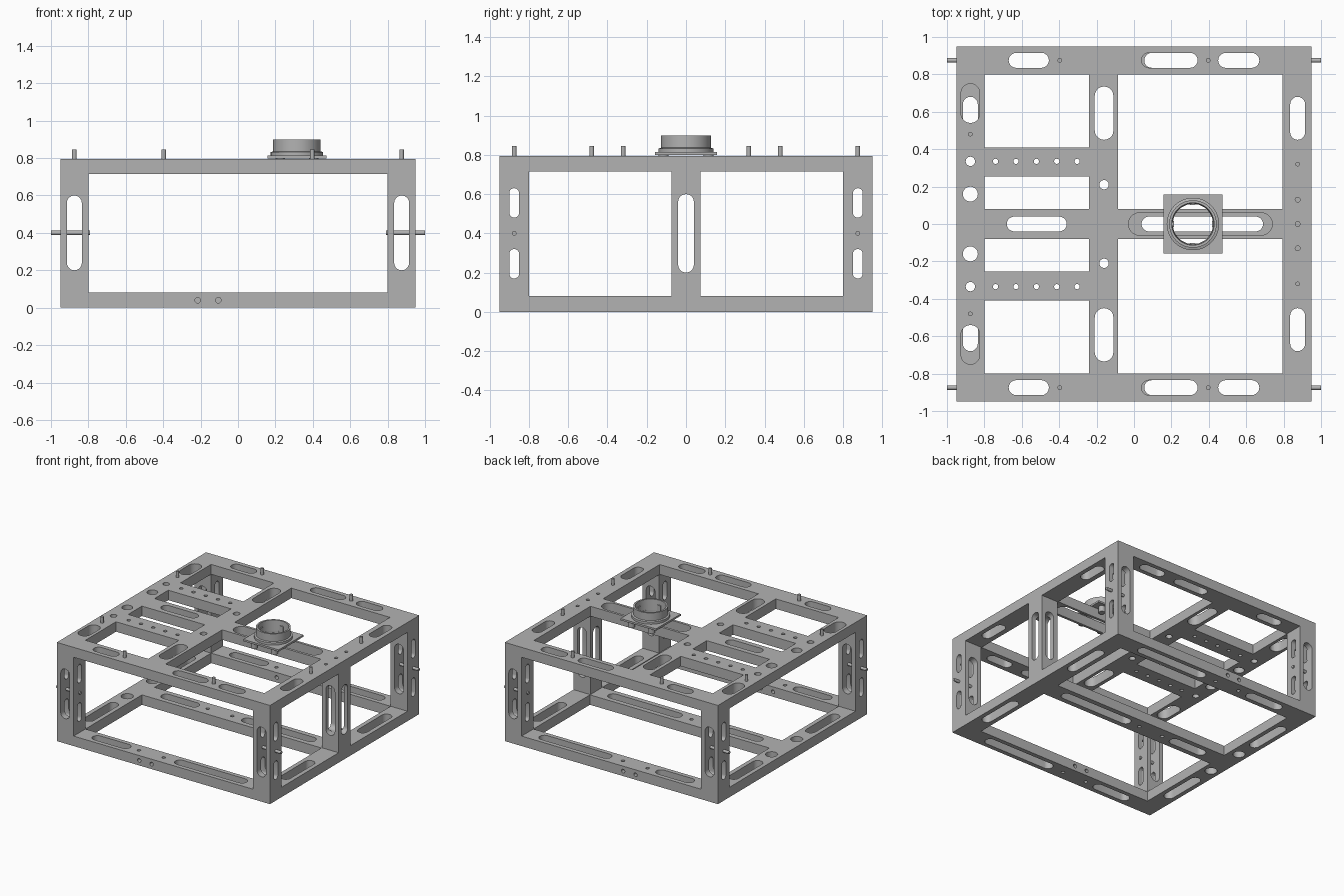
import bpy, bmesh, math
from mathutils import Matrix, Vector

old = bpy.data.objects.get("Cube")
if old:
    bpy.data.objects.remove(old, do_unlink=True)

grey = bpy.data.materials.new("metal_grey")
grey.use_nodes = True
COLOUR = (0.45, 0.45, 0.45, 1)
grey.diffuse_color = COLOUR
grey.node_tree.nodes["Principled BSDF"].inputs["Base Color"].default_value = COLOUR

H, R, T = 0.95, 0.15, 0.08      # half size, rail width, rail thickness
TOP = 0.795                     # top of the frame
C = H - R / 2                   # rail centre line
ROT = {"X": Matrix(((0, 0, 1), (0, 1, 0), (-1, 0, 0))),
       "Y": Matrix(((0, 1, 0), (0, 0, 1), (1, 0, 0))),
       "Z": Matrix.Identity(3)}


def box(bm, x0, x1, y0, y1, z0, z1):
    size = Vector((x1 - x0, y1 - y0, z1 - z0))
    mid = Vector((x0 + x1, y0 + y1, z0 + z1)) / 2
    bmesh.ops.create_cube(bm, size=1, matrix=Matrix.Translation(mid) @ Matrix.Diagonal(size).to_4x4())


def slot(bm, centre, length, width, depth, axis="Z", along="X"):
    """Stadium prism running through along axis; a circle when length equals width."""
    r, half, n = width / 2, max(0, (length - width) / 2), 10
    pts = []
    for side in (1, -1):
        for i in range(n + (half > 0)):
            a = math.pi * (i / n - 0.5) + (0 if side > 0 else math.pi)
            pts.append((side * half + r * math.cos(a), r * math.sin(a)))
    if along == "Y":
        pts = [(-y, x) for x, y in pts]
    rings = [[bm.verts.new(Vector(centre) + ROT[axis] @ Vector((x, y, z))) for x, y in pts]
             for z in (-depth / 2, depth / 2)]
    faces = [bm.faces.new(rings[0][::-1]), bm.faces.new(rings[1])]
    for i in range(len(pts)):
        j = (i + 1) % len(pts)
        faces.append(bm.faces.new((rings[0][i], rings[0][j], rings[1][j], rings[1][i])))
    bmesh.ops.recalc_face_normals(bm, faces=faces)


def hole(bm, x, y, z, r, depth, axis="Z"):
    slot(bm, (x, y, z), 2 * r, 2 * r, depth, axis)


def make(name, bm):
    mesh = bpy.data.meshes.new(name)
    bm.to_mesh(mesh)
    bm.free()
    mesh.materials.append(grey)
    obj = bpy.data.objects.new(name, mesh)
    bpy.context.scene.collection.objects.link(obj)
    return obj


def smooth(obj):
    bpy.ops.object.select_all(action="DESELECT")
    obj.select_set(True)
    bpy.context.view_layer.objects.active = obj
    bpy.ops.object.shade_smooth_by_angle(angle=math.radians(30))


def carve(obj, *cutters):
    """Subtract each cutter mesh, bake the result and remove the cutters."""
    tools = []
    for bm in cutters:
        tool = make("cutter", bm)
        tool.hide_render = True
        mod = obj.modifiers.new("cut", "BOOLEAN")
        mod.operation, mod.solver, mod.object = "DIFFERENCE", "EXACT", tool
        tools.append(tool)
    bpy.context.view_layer.update()
    baked = bpy.data.meshes.new_from_object(obj.evaluated_get(bpy.context.evaluated_depsgraph_get()))
    obj.modifiers.clear()
    obj.data = baked
    for tool in tools:
        bpy.data.objects.remove(tool, do_unlink=True)
    smooth(obj)


def span(bm, a, b, other, z, width, along):
    mid = (a + b) / 2
    slot(bm, (mid, other, z) if along == "X" else (other, mid, z), b - a, width, 0.2, "Z", along)


# Top frame: slab with windows, slots and drilled holes
bm = bmesh.new()
box(bm, -H, H, -H, H, TOP - T, TOP)
top_frame = make("top_frame", bm)
zt = TOP - T / 2
windows, cuts = bmesh.new(), bmesh.new()
for s in (1, -1):
    for x0, x1, a, b in ((-0.085, 0.795, 0.08, 0.8), (-0.8, -0.24, 0.41, 0.8), (-0.8, -0.24, 0.08, 0.255)):
        y0, y1 = sorted((s * a, s * b))
        box(windows, x0, x1, y0, y1, zt - T, zt + T)
    for a, b in ((-0.67, -0.455), (0.04, 0.34), (0.45, 0.67)):
        span(cuts, a, b, s * C, zt, T, "X")
    for a, b, x, w in ((0.54, 0.75, -C, 0.1), (0.45, 0.735, -0.16, 0.1), (0.45, 0.68, C, T)):
        a, b = sorted((s * a, s * b))
        span(cuts, a, b, x, zt, w, "Y")
    for x, y, r in ((-C, 0.335, 0.025), (-C, 0.16, 0.04), (-0.16, 0.21, 0.025)):
        hole(cuts, x, s * y, zt, r, 0.2)
    for i in range(5):
        hole(cuts, -0.74 + 0.109 * i, s * 0.335, zt, 0.014, 0.2)
    hole(cuts, C, s * 0.13, TOP, 0.013, T)
hole(cuts, C, 0, TOP, 0.013, T)
span(cuts, -0.68, -0.36, 0, zt, T, "X")
span(cuts, -0.03, 0.74, 0, zt, 0.12, "X")
carve(top_frame, windows, cuts)

# Bottom frame: rim with one cross rail, long slots and drilled holes
bm = bmesh.new()
box(bm, -H, H, -H, H, 0, T)
bottom_frame = make("bottom_frame", bm)
windows, cuts = bmesh.new(), bmesh.new()
for s in (1, -1):
    y0, y1 = sorted((s * 0.08, s * 0.8))
    box(windows, -0.8, 0.8, y0, y1, -T, 2 * T)
    a, b = sorted((s * 0.3, s * 0.68))
    for x in (-C, C):
        span(cuts, a, b, x, T / 2, T, "Y")
    hole(cuts, -C, s * 0.16, T / 2, 0.045, 0.2)
    for x in (-0.215, -0.105):
        hole(cuts, x, s * C, T / 2, 0.015, 0.2, "Y")
for y in (-C, 0, C):
    span(cuts, -0.68, -0.35, y, T / 2, T, "X")
    span(cuts, 0.055 if y else 0.04, 0.69, y, T / 2, T, "X")
for y in (-C, 0, C):
    for x in (-0.27, -0.05):
        hole(cuts, x, y, T / 2, 0.014, 0.2)
carve(bottom_frame, windows, cuts)


# Upright posts, slotted in both directions
def post(name, x, y, side_slots):
    bm = bmesh.new()
    box(bm, x - R / 2, x + R / 2, y - R / 2, y + R / 2, T, TOP - T)
    obj = make(name, bm)
    cut_y, cut_x = bmesh.new(), bmesh.new()
    slot(cut_y, (x, y, 0.4), 0.4, T, 0.3, "Y")
    for z, length, width in side_slots:
        slot(cut_x, (x, y, z), length, width, 0.3, "X")
    carve(obj, cut_y, cut_x)


def pin(name, x, y, z, length, axis="Z"):
    bm = bmesh.new()
    hole(bm, x, y, z, 0.012, length, axis)
    smooth(make(name, bm))


for sx, side in ((1, "left"), (-1, "right")):
    for sy, end in ((-1, "front"), (1, "back")):
        tag = f"{end}_{side}"
        post(f"post_{tag}", sx * C, sy * C, ((0.245, 0.15, 0.05), (0.555, 0.15, 0.05)))
        # Locating pins on the sides and the top
        pin(f"side_pin_{tag}", sx * 0.895, sy * C, 0.4, 0.21, "X")
        pin(f"end_rail_pin_{tag}", sx * 0.397, sy * C, TOP + 0.01, 0.08)
        pin(f"side_rail_pin_{tag}", sx * C, sy * (0.32 if sx > 0 else 0.48), TOP + 0.01, 0.08)
post("middle_post", C, 0, ((0.4, 0.4, T),))

# Round mount on a square plate
MX = 0.315
bm = bmesh.new()
box(bm, MX - 0.158, MX + 0.158, -0.158, 0.158, TOP + 0.003, TOP + 0.018)
plate = make("mount_plate", bm)
bore = bmesh.new()
hole(bore, MX, 0, TOP, 0.108, 0.2)
carve(plate, bore)

profile = [(0.108, 0.8), (0.14, 0.812), (0.14, 0.832), (0.127, 0.836), (0.127, 0.898), (0.113, 0.898)]
bm = bmesh.new()
loop = [bm.verts.new((MX + r, 0, z)) for r, z in profile]
edges = [bm.edges.new((loop[i - 1], loop[i])) for i in range(len(loop))]
bmesh.ops.spin(bm, geom=loop + edges, cent=(MX, 0, 0), axis=(0, 0, 1), angle=math.tau, steps=48)
bmesh.ops.remove_doubles(bm, verts=bm.verts, dist=0.0001)
bmesh.ops.recalc_face_normals(bm, faces=bm.faces)
smooth(make("mount_ring", bm))

# Tabs inside the ring and clamp feet under the plate
bm = bmesh.new()
for s in (1, -1):
    box(bm, MX + s * 0.108 - 0.006, MX + s * 0.108 + 0.006, -0.015, 0.015, 0.81, 0.86)
    box(bm, MX - 0.015, MX + 0.015, s * 0.108 - 0.006, s * 0.108 + 0.006, 0.81, 0.86)
make("ring_tabs", bm)
bm = bmesh.new()
for sx in (1, -1):
    for sy in (1, -1):
        hole(bm, MX + sx * 0.09, sy * 0.115, TOP - 0.02, 0.025, 0.05)
smooth(make("clamp_feet", bm))
